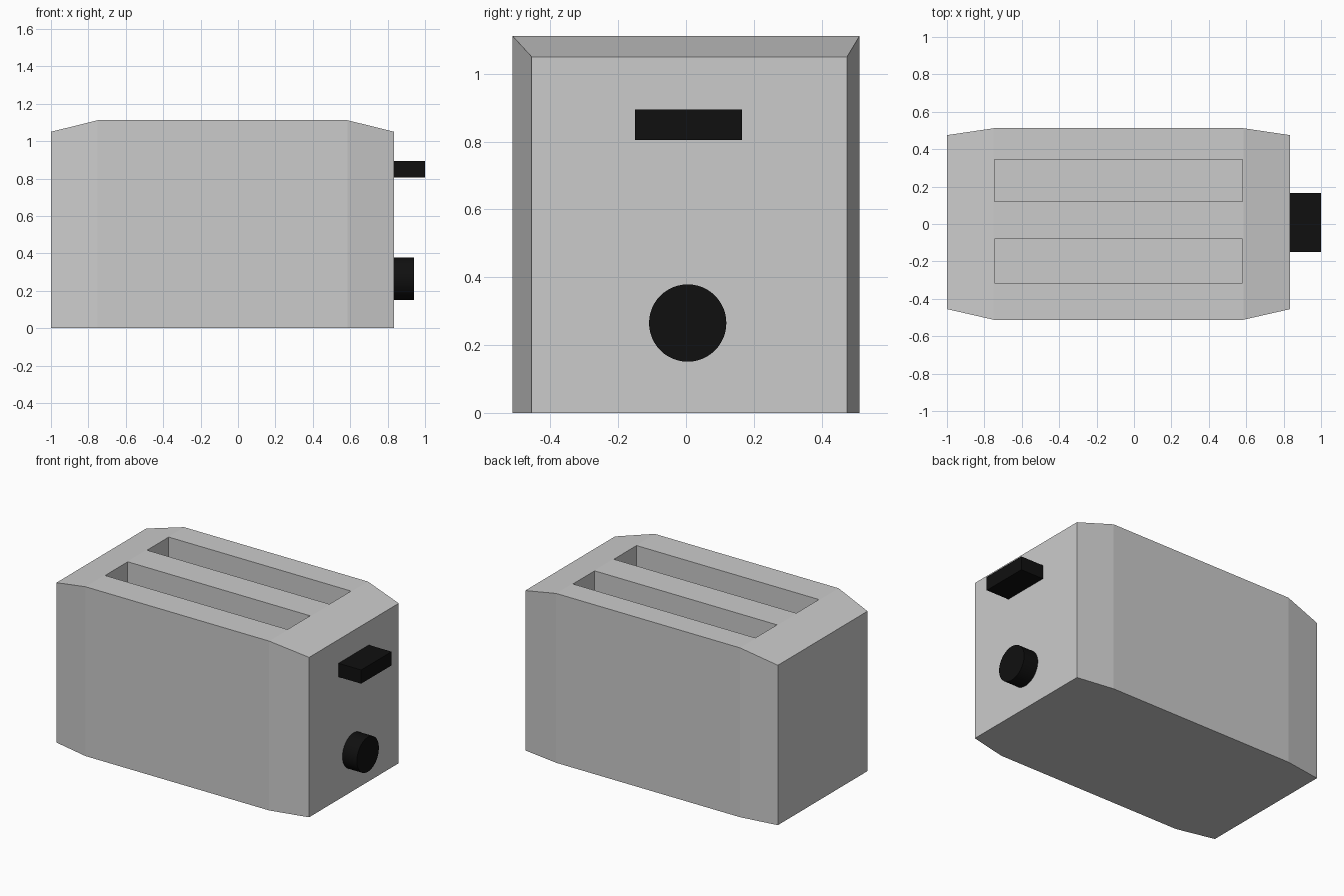
import bpy, bmesh, math

if "Cube" in bpy.data.objects:
    bpy.data.objects.remove(bpy.data.objects["Cube"])

def make_object(name, bm):
    bmesh.ops.recalc_face_normals(bm, faces=bm.faces)
    mesh = bpy.data.meshes.new(name)
    bm.to_mesh(mesh)
    bm.free()
    obj = bpy.data.objects.new(name, mesh)
    bpy.context.collection.objects.link(obj)
    return obj

def loft(name, sections):
    """Box-like solid through rectangular sections (x, y0, y1, z0, z1)."""
    bm = bmesh.new()
    rings = [[bm.verts.new((x, y, z)) for y, z in ((y0, z0), (y1, z0), (y1, z1), (y0, z1))]
             for x, y0, y1, z0, z1 in sections]
    bm.faces.new(rings[0])
    bm.faces.new(rings[-1])
    for a, b in zip(rings, rings[1:]):
        for i in range(4):
            j = (i + 1) % 4
            bm.faces.new((a[i], a[j], b[j], b[i]))
    return make_object(name, bm)

black = bpy.data.materials.new("black_plastic")
black.diffuse_color = (0.005, 0.005, 0.005, 1)
black.use_nodes = True
black.node_tree.nodes["Principled BSDF"].inputs["Base Color"].default_value = black.diffuse_color

# Body: tapered at both ends
body = loft("toaster_body", [
    (-1.0, -0.455, 0.475, 0, 1.05),
    (-0.75, -0.512, 0.512, 0, 1.112),
    (0.585, -0.512, 0.512, 0, 1.112),
    (0.835, -0.455, 0.475, 0, 1.05)])

# Bread slots, cut almost down to the base
for y0, y1 in ((-0.315, -0.08), (0.12, 0.345)):
    cutter = loft("slot_cutter", [(-0.745, y0, y1, 0.01, 1.3), (0.58, y0, y1, 0.01, 1.3)])
    cutter.hide_render = True
    mod = body.modifiers.new("slot", 'BOOLEAN')
    mod.operation = 'DIFFERENCE'
    mod.solver = 'EXACT'
    mod.object = cutter
    bpy.context.view_layer.objects.active = body
    bpy.ops.object.modifier_apply(modifier=mod.name)
    bpy.data.objects.remove(cutter)

# Lever
lever = loft("lever", [(0.835, -0.15, 0.165, 0.805, 0.895), (1.0, -0.15, 0.165, 0.805, 0.895)])
lever.data.materials.append(black)

# Browning knob
bpy.ops.mesh.primitive_cylinder_add(vertices=48, radius=0.114, depth=0.105,
                                    location=(0.8875, 0.005, 0.265),
                                    rotation=(0, math.pi / 2, 0))
knob = bpy.context.object
knob.name = "knob"
knob.data.materials.append(black)
bpy.ops.object.shade_smooth_by_angle(angle=math.radians(30))
